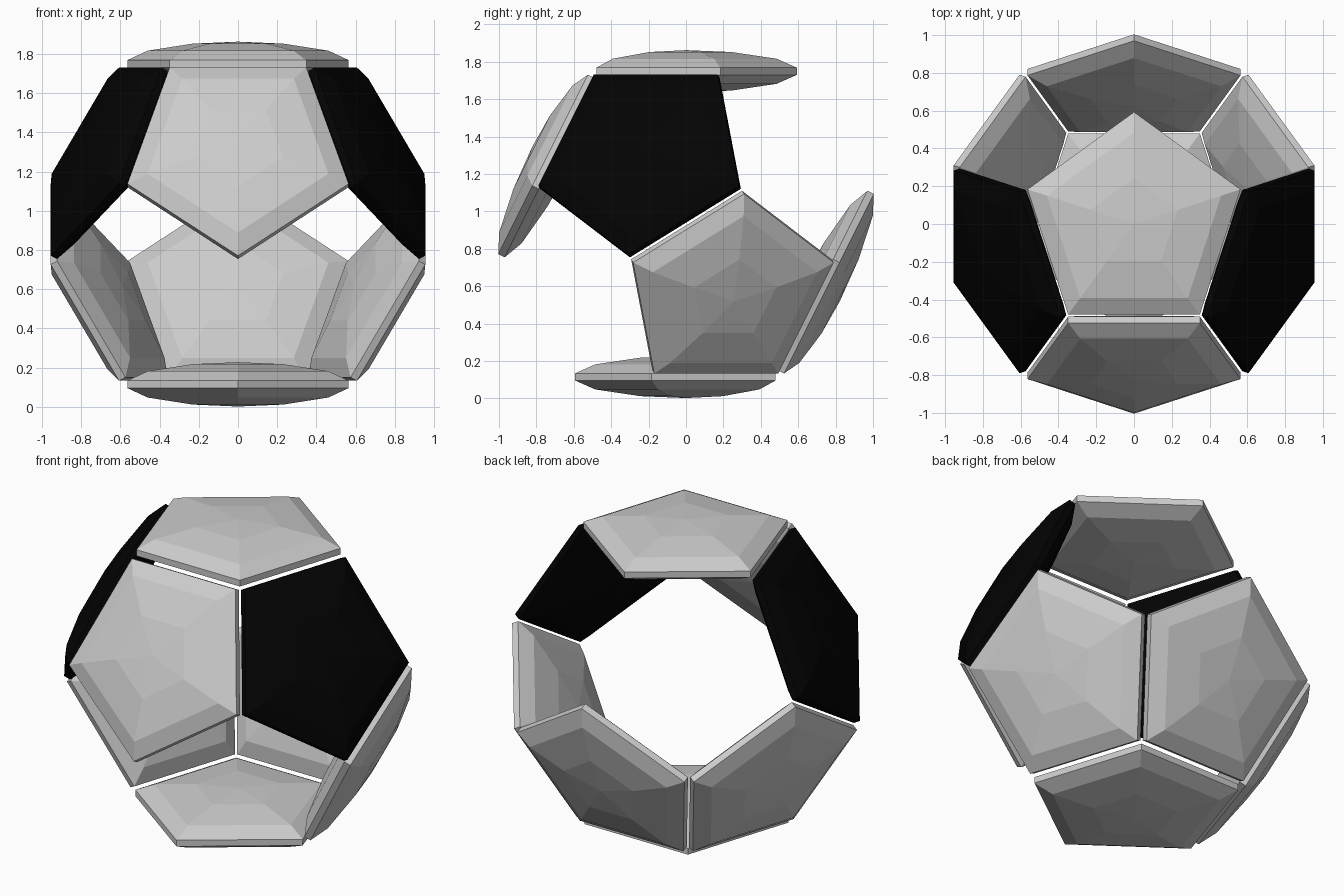
import bpy, bmesh
from math import sin, cos, pi, radians, atan
from mathutils import Matrix, Vector

if "Cube" in bpy.data.objects:
    bpy.data.objects.remove(bpy.data.objects["Cube"])

CENTRE = Vector((0, 0, 0.932))
# (radius, height) profile of one half of the pillow-shaped tile
RINGS = [(0.593, 0.019), (0.485, 0.067), (0.243, 0.103)]
APEX = 0.113

black = bpy.data.materials.new("black")
black.diffuse_color = (0.001, 0.001, 0.001, 1)
black.use_nodes = True
black.node_tree.nodes["Principled BSDF"].inputs["Base Color"].default_value = black.diffuse_color


def tile(name, tilt, turn, dist, spin=0, mat=None):
    """Domed five-sided tile, tilted about x, turned about z, pushed out along its normal."""
    bm = bmesh.new()
    profile = [(r, -h) for r, h in reversed(RINGS)] + RINGS
    loops = []
    for r, h in profile:
        loops.append([bm.verts.new((r * cos(pi / 2 + k * 2 * pi / 5),
                                    r * sin(pi / 2 + k * 2 * pi / 5), h)) for k in range(5)])
    low, high = bm.verts.new((0, 0, -APEX)), bm.verts.new((0, 0, APEX))
    for k in range(5):
        j = (k + 1) % 5
        for a, b in zip(loops, loops[1:]):
            bm.faces.new((a[k], a[j], b[j], b[k]))
        bm.faces.new((loops[-1][k], loops[-1][j], high))
        bm.faces.new((loops[0][j], loops[0][k], low))
    rot = (Matrix.Rotation(radians(turn), 4, 'Z') @ Matrix.Rotation(tilt, 4, 'X')
           @ Matrix.Translation((0, 0, dist)) @ Matrix.Rotation(radians(spin), 4, 'Z'))
    bm.transform(Matrix.Translation(CENTRE) @ rot)
    bmesh.ops.recalc_face_normals(bm, faces=bm.faces)
    me = bpy.data.meshes.new(name)
    bm.to_mesh(me)
    bm.free()
    if mat:
        me.materials.append(mat)
    bpy.context.collection.objects.link(bpy.data.objects.new(name, me))


T = atan(2)  # angle between neighbouring face normals of a dodecahedron

# top and bottom tiles
tile("top_tile", 0, 0, 0.817)
tile("bottom_tile", pi, 0, 0.817)

# upper ring: front and two black sides, point downwards
tile("upper_front_tile", T, 0, 0.807, 180)
tile("upper_right_tile", T, 72, 0.807, 180, black)
tile("upper_left_tile", T, -72, 0.807, 180, black)

# lower ring: back and two sides, point upwards
tile("lower_back_tile", pi - T, 180, 0.807)
tile("lower_right_tile", pi - T, 108, 0.807)
tile("lower_left_tile", pi - T, -108, 0.807)
